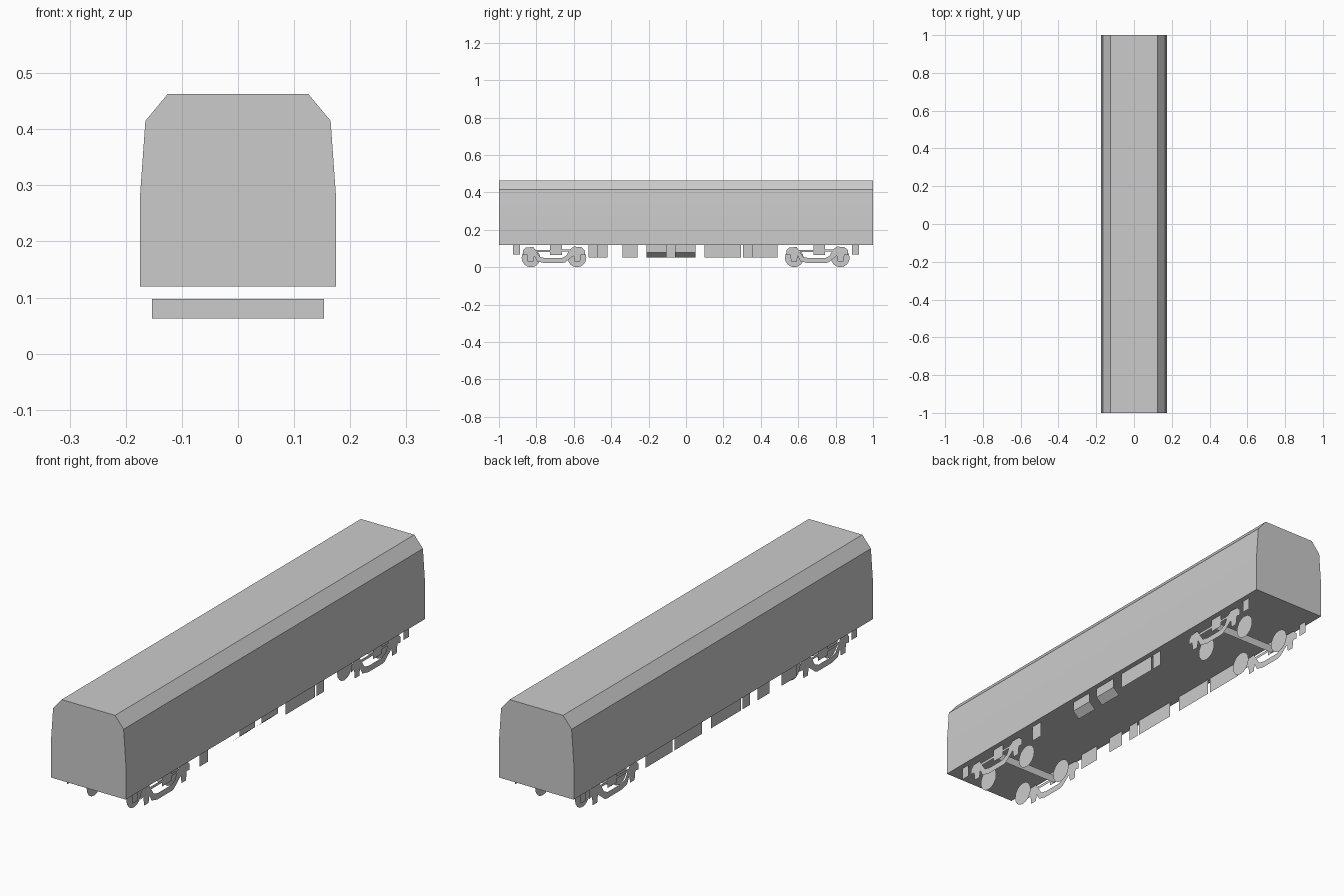
import bpy, bmesh, math

if "Cube" in bpy.data.objects:
    bpy.data.objects.remove(bpy.data.objects["Cube"])

SIDE = 0.153      # x of the underfloor sheets and bogie frames
WHEEL_X = 0.093


def make(name, verts, faces):
    mesh = bpy.data.meshes.new(name)
    mesh.from_pydata(verts, [], faces)
    bm = bmesh.new()
    bm.from_mesh(mesh)
    bm.normal_update()
    bm.to_mesh(mesh)
    bm.free()
    ob = bpy.data.objects.new(name, mesh)
    bpy.context.collection.objects.link(ob)
    return ob


def sheet(name, x, pts):
    """Flat outline in the y-z plane, facing outwards."""
    area = sum(a[0] * b[1] - b[0] * a[1] for a, b in zip(pts, pts[1:] + pts[:1]))
    if area * x < 0:
        pts = pts[::-1]
    return make(name, [(x, y, z) for y, z in pts], [list(range(len(pts)))])


def rect(y0, y1, z0, z1):
    return [(y0, z0), (y1, z0), (y1, z1), (y0, z1)]


# Car body: half profile mirrored, then extruded along y
half = [(0.175, 0.12), (0.175, 0.275), (0.165, 0.415), (0.125, 0.463)]
prof = half + [(-x, z) for x, z in reversed(half)]
n = len(prof)
body = make("car_body",
            [(x, -1, z) for x, z in prof] + [(x, 1, z) for x, z in prof],
            [list(range(n)), list(range(2 * n - 1, n - 1, -1))] +
            [[(i + 1) % n, i, n + i, n + (i + 1) % n] for i in range(n)])
bpy.context.view_layer.objects.active = body
body.select_set(True)
bpy.ops.object.shade_smooth_by_angle(angle=math.radians(25))
body.select_set(False)

# Underfloor equipment panels, different on each side
panels = {
    1: [(-0.475, -0.42), (0.10, 0.295), (0.305, 0.355)],
    -1: [(-0.52, -0.42), (-0.34, -0.26), (-0.21, -0.16), (-0.15, 0.05),
         (0.11, 0.295), (0.31, 0.49)],
}
for s, spans in panels.items():
    for y0, y1 in spans:
        sheet("equipment_panel", s * SIDE, rect(y0, y1, 0.053, 0.12))
    # Steps near the car ends
    for y0, y1 in [(-0.925, -0.887), (0.887, 0.925)]:
        sheet("end_step", s * SIDE, rect(y0, y1, 0.068, 0.12))

# Tanks with a lower edge bent inwards
for y0, y1 in [(-0.21, -0.105), (-0.06, 0.05)]:
    make("tank_panel",
         [(SIDE, y0, 0.12), (SIDE, y1, 0.12), (SIDE, y0, 0.079), (SIDE, y1, 0.079),
          (SIDE - 0.03, y0, 0.053), (SIDE - 0.03, y1, 0.053)],
         [(0, 2, 3, 1), (2, 4, 5, 3)])

# Bogies
frame = [(-0.165, 0.065), (-0.165, 0.09), (-0.15, 0.105), (-0.11, 0.108), (-0.095, 0.085),
         (-0.075, 0.055), (-0.045, 0.048), (0.04, 0.048), (0.065, 0.06), (0.085, 0.095),
         (0.105, 0.11), (0.145, 0.108), (0.165, 0.09), (0.165, 0.065), (0.145, 0.068),
         (0.14, 0.03), (0.11, 0.03), (0.105, 0.062), (0.09, 0.05), (0.06, 0.026),
         (0.045, 0.022), (-0.05, 0.022), (-0.09, 0.032), (-0.105, 0.06), (-0.11, 0.03),
         (-0.14, 0.03), (-0.145, 0.068)]
for c in (-0.706, 0.702):
    for s in (1, -1):
        sheet("bogie_frame", s * SIDE, [(c + u, z) for u, z in frame])
        sheet("bolster_end", s * SIDE, rect(c - 0.02, c + 0.042, 0.065, 0.12))
        sheet("damper_bar", s * SIDE, rect(c - 0.098, c - 0.02, 0.081, 0.093))
        sheet("bracket", s * SIDE, rect(c + 0.042, c + 0.09, 0.085, 0.095))
        for u in (-0.123, 0.123):
            sheet("wheel", s * WHEEL_X,
                  [(c + u + 0.05 * math.cos(a), 0.05 + 0.05 * math.sin(a))
                   for a in (i * math.tau / 16 for i in range(16))])
    # Cross beam joining both frames
    yb = c + 0.012
    make("bogie_cross_beam",
         [(-SIDE, yb, 0.0625), (SIDE, yb, 0.0625), (SIDE, yb, 0.097), (-SIDE, yb, 0.097)],
         [(0, 1, 2, 3)])
